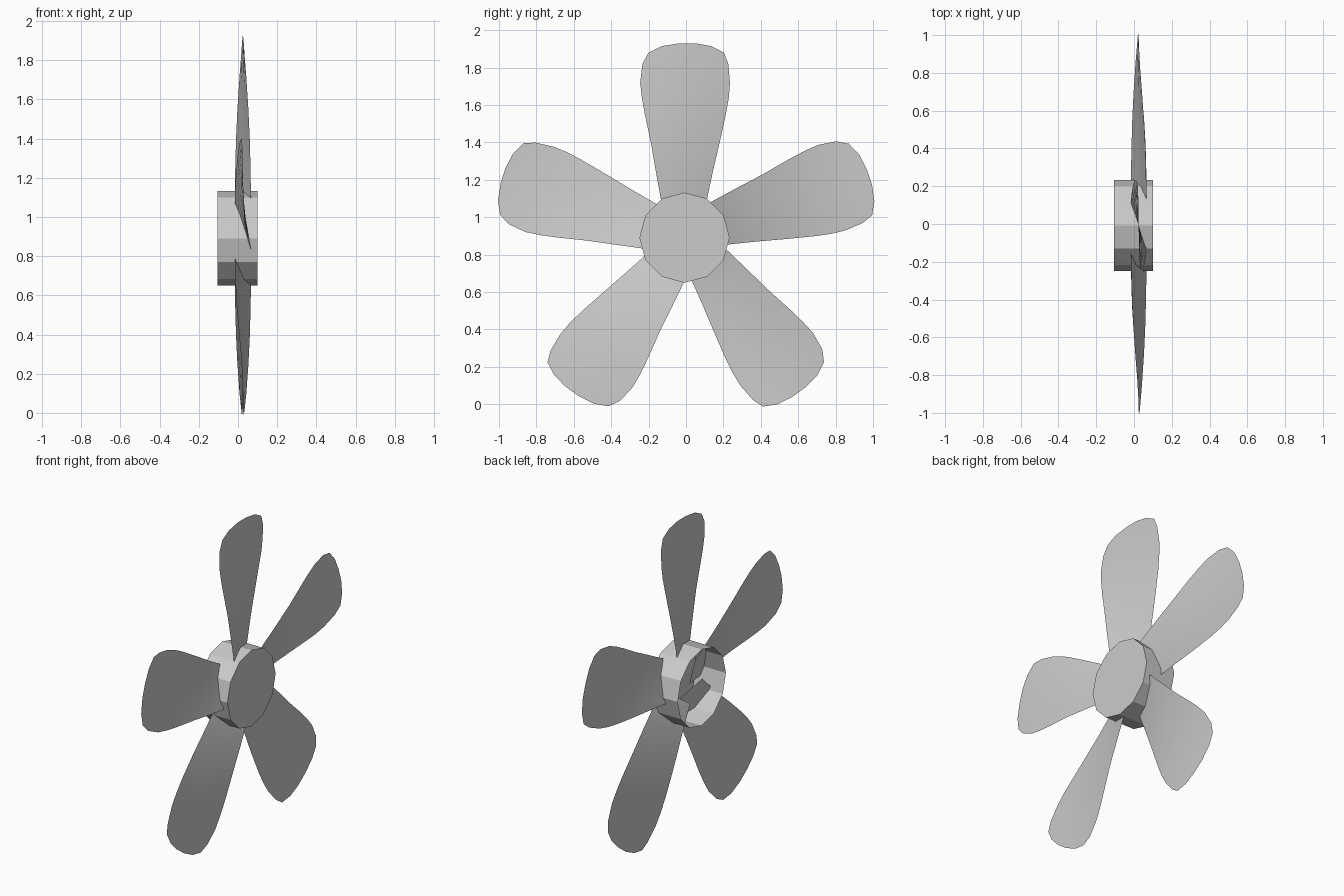
import bpy, bmesh
from math import pi, cos, sin, radians
from mathutils import Matrix

if "Cube" in bpy.data.objects:
    bpy.data.objects.remove(bpy.data.objects["Cube"])

def add_object(name, bm):
    mesh = bpy.data.meshes.new(name)
    bm.to_mesh(mesh)
    bm.free()
    ob = bpy.data.objects.new(name, mesh)
    bpy.context.collection.objects.link(ob)
    return ob

# Hub: twelve-sided thin cup, capped on +x and open on -x
X_OPEN, X_CAP = -0.105, 0.10
bm = bmesh.new()
bmesh.ops.create_cone(bm, cap_ends=True, cap_tris=False, segments=12,
                      radius1=0.241, radius2=0.241, depth=X_CAP - X_OPEN)
bm.transform(Matrix.Translation(((X_OPEN + X_CAP) / 2, -0.008, 0.891))
             @ Matrix.Rotation(pi / 2, 4, 'Y'))
open_end = min(bm.faces, key=lambda f: f.calc_center_median().x)
bmesh.ops.delete(bm, geom=[open_end], context='FACES_ONLY')
add_object("hub", bm)

# Blade rows: radius, left edge, right edge, twist offset along x
ROWS = [(0.10, -0.115, 0.095, 0.043), (0.21, -0.137, 0.115, 0.041),
        (0.35, -0.162, 0.145, 0.039), (0.50, -0.188, 0.180, 0.035),
        (0.65, -0.220, 0.213, 0.028), (0.74, -0.236, 0.229, 0.022),
        (0.82, -0.245, 0.235, 0.017), (0.92, -0.233, 0.226, 0.009),
        (0.98, -0.200, 0.203, 0.005), (1.015, -0.130, 0.135, 0.002),
        (1.03, -0.035, 0.050, 0.0)]
COLS = 4

def blade(name, angle):
    """Twisted thin paddle reaching out from the hub in the y-z plane."""
    c, s = cos(angle), sin(angle)
    bm = bmesh.new()
    grid = []
    for r, left, right, twist in ROWS:
        row = []
        for i in range(COLS + 1):
            t = i / COLS
            w = left + (right - left) * t
            x = 0.025 + twist * (1 - 2 * t)
            row.append(bm.verts.new((x, r * c + w * s, 0.90 + r * s - w * c)))
        grid.append(row)
    for a, b in zip(grid, grid[1:]):
        for i in range(COLS):
            bm.faces.new((a[i], a[i + 1], b[i + 1], b[i])).smooth = True
    add_object(name, bm)

# Five blades evenly spaced, one pointing straight up
for k in range(5):
    blade(f"blade_{k + 1}", radians(90 + 72 * k))
